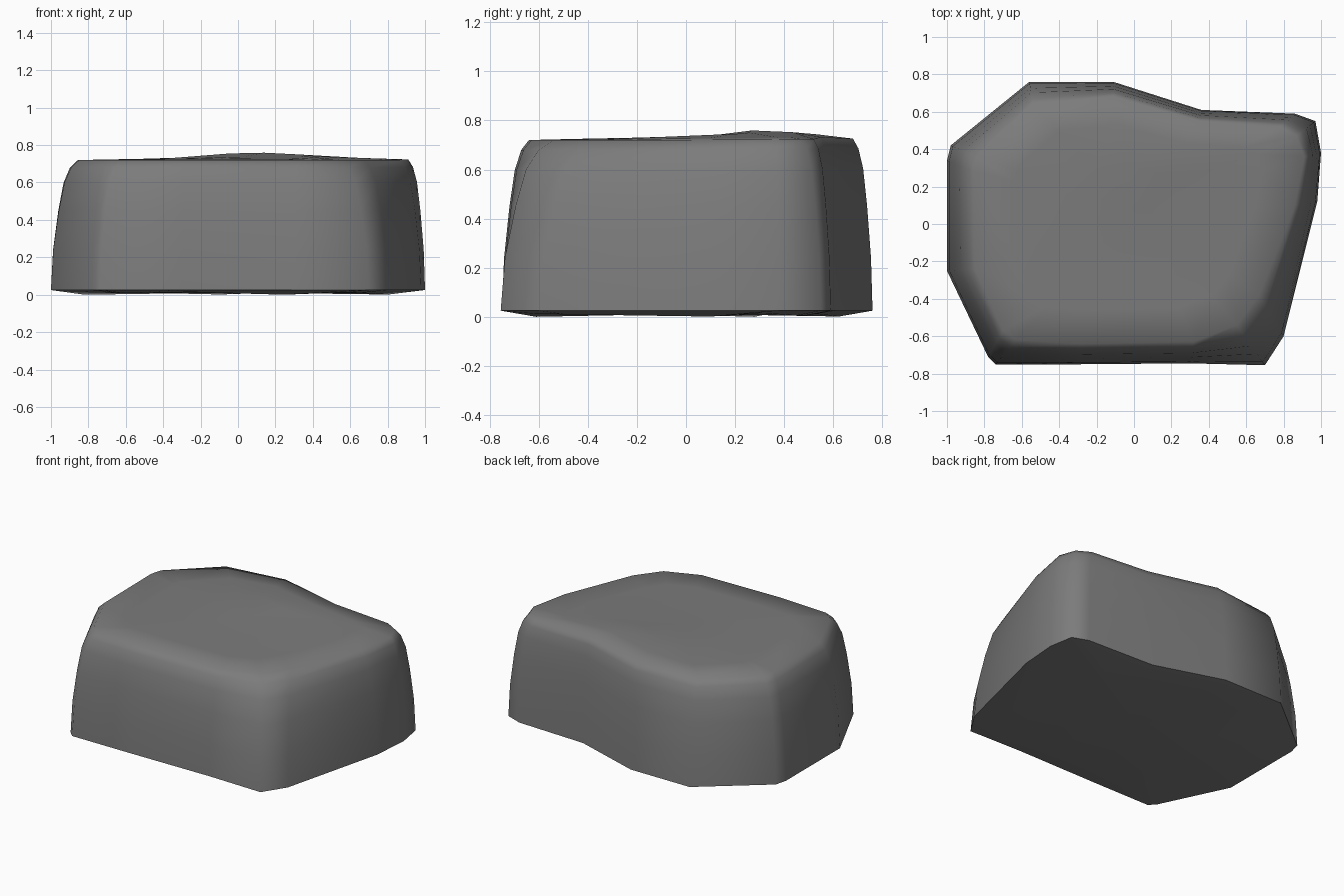
import bpy, bmesh, math
from mathutils import Vector

cube = bpy.data.objects.get("Cube")
if cube:
    bpy.data.objects.remove(cube, do_unlink=True)

# Stone colour
stone = bpy.data.materials.new("stone_grey")
stone.use_nodes = True
grey = (0.2, 0.2, 0.2, 1)
stone.diffuse_color = grey
bsdf = stone.node_tree.nodes["Principled BSDF"]
bsdf.inputs["Base Color"].default_value = grey
bsdf.inputs["Roughness"].default_value = 0.9

# Ground outline and matching shoulder outline: base x, y, shoulder x, y
outline = [
    (-.74, -.75, -.63, -.62), (-.3, -.75, -.28, -.64),
    (.3, -.745, .32, -.63), (.7, -.755, .55, -.54),
    (.8, -.6, .67, -.38), (.98, .12, .86, .1),
    (1, .38, .91, .36), (.97, .55, .87, .47),
    (.86, .59, .78, .52), (.36, .61, .35, .55),
    (-.11, .76, -.11, .68), (-.56, .76, -.54, .64),
    (-.98, .42, -.84, .36), (-1, .34, -.86, .28),
    (-1, -.25, -.85, -.24), (-.78, -.71, -.7, -.57),
]
# Wall curve: height, share of the way to the shoulder
wall = [(.025, 0), (.24, .08), (.45, .28), (.6, .48), (.68, .72), (.72, 1)]


def swell(x, y):
    """Gentle rise of the upper face, falling off at the far right."""
    rise = .036 * math.exp(-((x - .1) ** 2 + (y - .28) ** 2) / .15)
    return rise + .012 * max(x, 0) * max(y, 0) - .015 * max(-x, 0) * max(y, 0)


bm = bmesh.new()
rings = []


def add_ring(points):
    rings.append([bm.verts.new(p) for p in points])


# Underside, slightly uneven
floor = bm.verts.new((0, 0, .012))
add_ring([(x * .82, y * .82, .008 + .008 * math.sin(i * 2.3))
          for i, (x, y, _, _) in enumerate(outline)])

# Walls
for height, share in wall:
    ring = []
    for x, y, sx, sy in outline:
        p = Vector((x, y)).lerp(Vector((sx, sy)), share)
        ring.append((p.x, p.y, height + swell(sx, sy) * height))
    add_ring(ring)

# Upper face
for scale in (.75, .4):
    add_ring([(sx * scale, sy * scale + .08 * (1 - scale),
               .724 + swell(sx * scale, sy * scale))
              for _, _, sx, sy in outline])
crown = bm.verts.new((.03, .1, .738))

count = len(outline)
for low, high in zip(rings, rings[1:]):
    for i in range(count):
        j = (i + 1) % count
        bm.faces.new((low[i], low[j], high[j], high[i]))
for i in range(count):
    j = (i + 1) % count
    bm.faces.new((floor, rings[0][j], rings[0][i]))
    bm.faces.new((crown, rings[-1][i], rings[-1][j]))
bmesh.ops.recalc_face_normals(bm, faces=bm.faces)

mesh = bpy.data.meshes.new("boulder")
bm.to_mesh(mesh)
bm.free()
mesh.materials.append(stone)
boulder = bpy.data.objects.new("boulder", mesh)
bpy.context.collection.objects.link(boulder)

# Smooth stone with a crisp ground edge
bpy.ops.object.select_all(action="DESELECT")
boulder.select_set(True)
bpy.context.view_layer.objects.active = boulder
bpy.ops.object.shade_smooth_by_angle(angle=math.radians(60))
